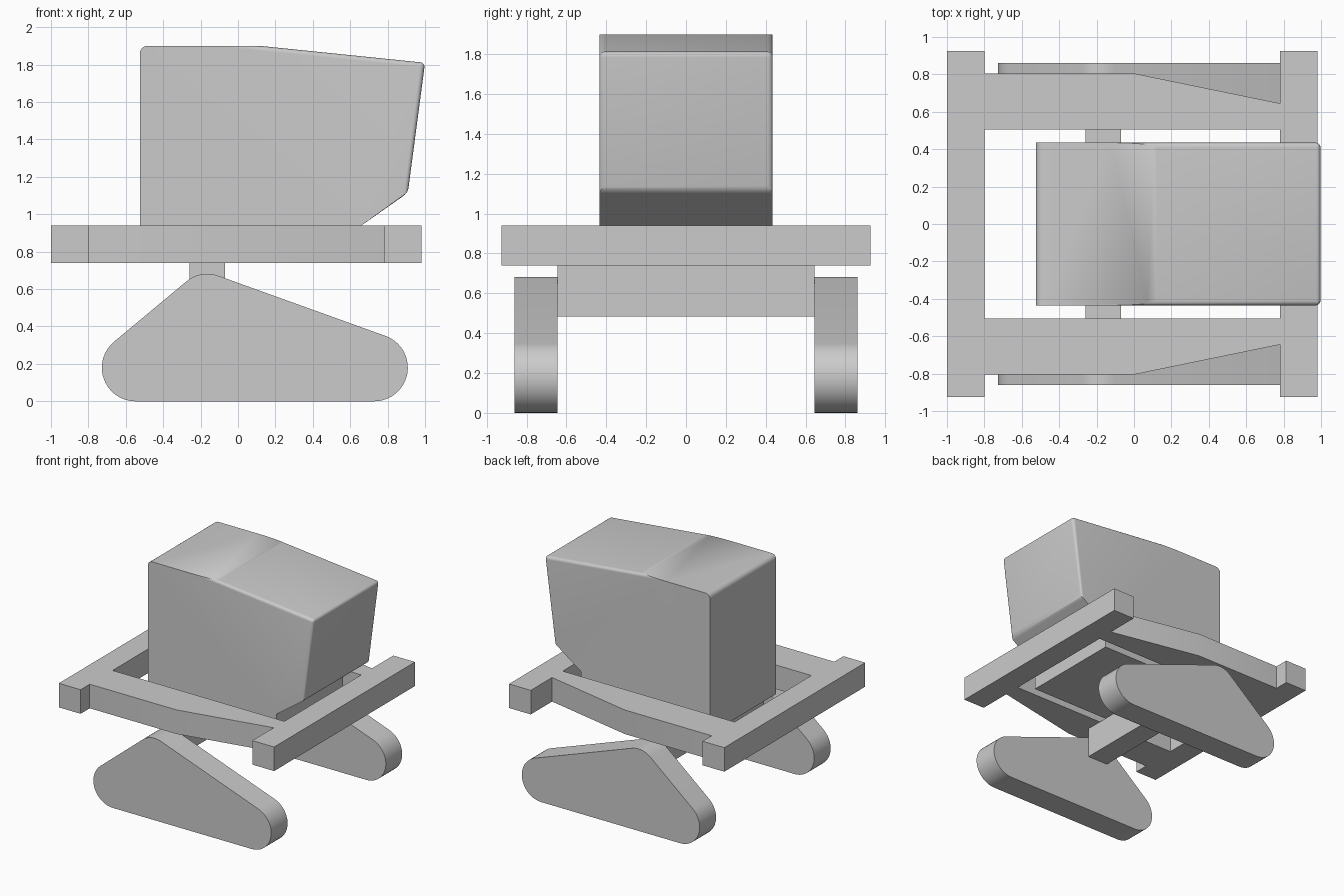
import bpy, bmesh, math

if "Cube" in bpy.data.objects:
    bpy.data.objects.remove(bpy.data.objects["Cube"], do_unlink=True)

grey = bpy.data.materials.new("plain_grey")
grey.use_nodes = True
grey.diffuse_color = (0.6, 0.6, 0.6, 1)
grey.node_tree.nodes["Principled BSDF"].inputs["Base Color"].default_value = grey.diffuse_color


def prism(name, outline, low, high, axis="y", bevel_rule=None, width=0.0):
    """Extrude a flat outline (x,z along y, or x,y along z)."""
    bm = bmesh.new()
    place = (lambda a, b, d: (a, d, b)) if axis == "y" else (lambda a, b, d: (a, b, d))
    start = [bm.verts.new(place(a, b, low)) for a, b in outline]
    end = [bm.verts.new(place(a, b, high)) for a, b in outline]
    bm.faces.new(start)
    bm.faces.new(end[::-1])
    for i in range(len(outline)):
        j = (i + 1) % len(outline)
        bm.faces.new((start[i], start[j], end[j], end[i]))
    bmesh.ops.recalc_face_normals(bm, faces=bm.faces)
    if bevel_rule:
        edges = [e for e in bm.edges if bevel_rule(e)]
        bmesh.ops.bevel(bm, geom=edges, offset=width, segments=5, profile=0.5,
                        affect="EDGES", clamp_overlap=False)
        bmesh.ops.recalc_face_normals(bm, faces=bm.faces)
    mesh = bpy.data.meshes.new(name)
    bm.to_mesh(mesh)
    bm.free()
    obj = bpy.data.objects.new(name, mesh)
    bpy.context.collection.objects.link(obj)
    mesh.materials.append(grey)
    bpy.ops.object.select_all(action="DESELECT")
    obj.select_set(True)
    bpy.context.view_layer.objects.active = obj
    bpy.ops.object.shade_smooth_by_angle(angle=math.radians(30))
    return obj


def rect(x0, x1, w0, w1):
    return [(x0, w0), (x1, w0), (x1, w1), (x0, w1)]


def arc(cx, cz, r, a0, a1, steps):
    angles = [math.radians(a0 + (a1 - a0) * i / steps) for i in range(steps + 1)]
    return [(cx + r * math.cos(a), cz + r * math.sin(a)) for a in angles]


# Cab: wedge-nosed block, rounded nose and sloping roof edges, tub sunk into frame
cab_outline = [(-0.525, 0.74), (0.66, 0.74), (0.66, 0.94), (0.908, 1.115),
               (1.0, 1.81), (0.12, 1.9)] + arc(-0.485, 1.86, 0.04, 90, 180, 6)


def nose_edge(edge):
    verts = edge.verts
    return (all(v.co.x > 0.1 and v.co.z > 1.1 for v in verts)
            and any(v.co.x > 0.5 for v in verts))


prism("cab", cab_outline, -0.435, 0.435, bevel_rule=nose_edge, width=0.025)

# Frame: two cross bars and two tapering side rails
FRAME_LOW, FRAME_TOP = 0.74, 0.94
prism("rear_bar", rect(-1.0, -0.8, -0.925, 0.925), FRAME_LOW, FRAME_TOP, "z")
prism("nose_bar", rect(0.78, 0.98, -0.925, 0.925), FRAME_LOW, FRAME_TOP, "z")

# Track outline: rounded triangle around three wheels
track_outline = (arc(0.728, 0.18, 0.18, -90, 69.5, 20)
                 + arc(-0.165, 0.512, 0.17, 69.5, 131, 8)
                 + arc(-0.548, 0.18, 0.18, 131, 270, 18))

for side, s in (("left", 1), ("right", -1)):
    rail = [(-0.8, 0.505), (0.78, 0.505), (0.78, 0.645), (0.0, 0.805), (-0.8, 0.805)]
    prism(side + "_rail", [(x, y * s) for x, y in rail], FRAME_LOW, FRAME_TOP, "z")
    prism(side + "_track", track_outline, *sorted((0.645 * s, 0.86 * s)))

# Axle beam joining the tracks beneath the frame
prism("axle_beam", rect(-0.26, -0.07, 0.485, FRAME_LOW), -0.645, 0.645)
